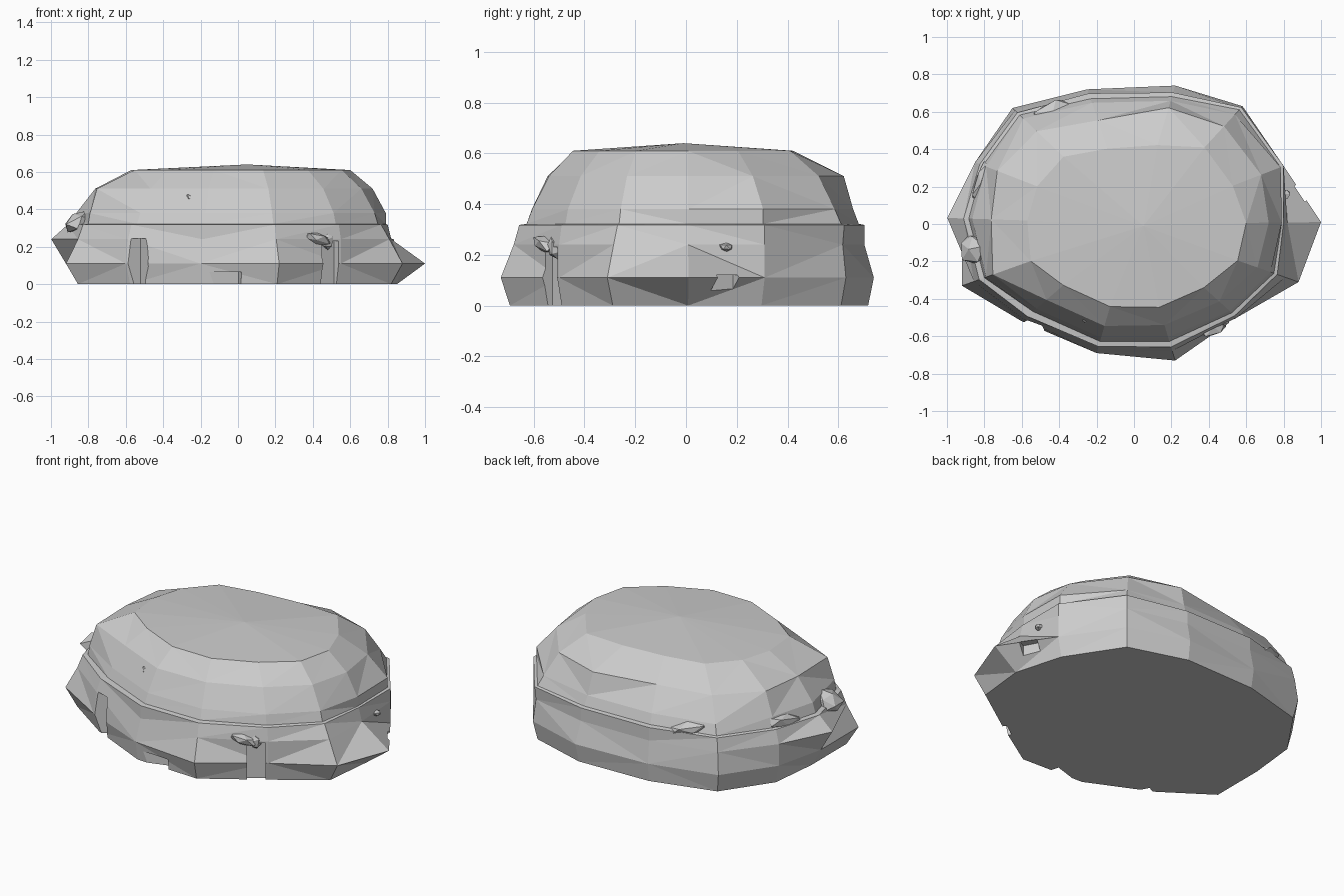
import bpy, bmesh, random
from mathutils import Vector, Euler

if "Cube" in bpy.data.objects:
    bpy.data.objects.remove(bpy.data.objects["Cube"])

# Widest outline of the boulder, anticlockwise seen from above
OUTLINE = [(1, .01), (.8, .31), (.58, .63), (.22, .74), (-.25, .72), (-.65, .62),
           (-.85, .33), (-.92, .03), (-.92, -.33), (-.6, -.52), (-.2, -.69),
           (.22, -.73), (.55, -.5), (.88, -.31)]

# Height of each layer and how far each outline point is drawn in
LAYERS = [
    (0.00, [.85, .96, .97, .97, .98, .97, .97, .93, .93, .96, .98, .95, .97, .93]),
    (0.11, [1] * 14),
    (0.24, [.82, 1.0, .98, .95, .97, .98, 1.0, 1.085, .93, .98, .95, .93, 1.0, .92]),
    (0.318, [.80, 1.0, .99, .95, .97, .96, .97, .99, .90, .95, .95, .90, .98, .87]),
    (0.322, [.79, .98, .97, .92, .93, .94, .95, .96, .87, .90, .91, .86, .95, .85]),
    (0.38, [.79, .98, .93, .89, .90, .91, .93, .94, .86, .87, .88, .83, .93, .83]),
    (0.51, [.72, .85, .83, .84, .77, .80, .86, .83, .82, .78, .79, .74, .83, .75]),
    (0.61, [.60, .66, .65, .57, .56, .58, .61, .62, .60, .63, .64, .61, .68, .63]),
]


def finish(bm, name):
    bmesh.ops.recalc_face_normals(bm, faces=bm.faces)
    mesh = bpy.data.meshes.new(name)
    bm.to_mesh(mesh)
    bm.free()
    obj = bpy.data.objects.new(name, mesh)
    bpy.context.collection.objects.link(obj)
    return obj


# Main boulder: stacked faceted layers, a small ledge and a shallow peaked top
bm = bmesh.new()
rings = [[bm.verts.new((x * f, y * f, z)) for (x, y), f in zip(OUTLINE, factors)]
         for z, factors in LAYERS]
n = len(OUTLINE)
for low, high in zip(rings, rings[1:]):
    for i in range(n):
        j = (i + 1) % n
        bm.faces.new((low[i], low[j], high[j], high[i]))
bm.faces.new(rings[0][::-1])
peak = bm.verts.new((.05, -.01, .64))
for i in range(n):
    bm.faces.new((rings[-1][i], rings[-1][(i + 1) % n], peak))
bmesh.ops.triangulate(bm, faces=bm.faces[:])
boulder = finish(bm, "boulder")


# Notches broken out of the lower sides
def notch(name, centre, size, turn):
    bm = bmesh.new()
    bmesh.ops.create_cube(bm, size=1)
    rot = Euler((0, 0, turn))
    for v in bm.verts:
        p = Vector(a * b for a, b in zip(v.co, size))
        p.rotate(rot)
        v.co = p + Vector(centre)
    cutter = finish(bm, name)
    cutter.hide_render = True
    cutter.hide_viewport = True
    mod = boulder.modifiers.new(name, 'BOOLEAN')
    mod.operation = 'DIFFERENCE'
    mod.solver = 'EXACT'
    mod.object = cutter


notch("front_left_notch", (-.54, -.55, .12), (.09, .09, .25), .5)
notch("front_base_notch", (-.06, -.71, .02), (.16, .1, .09), .3)
notch("front_right_notch", (.5, -.54, .08), (.1, .1, .3), .6)
notch("right_base_notch", (.9, .17, .03), (.12, .1, .18), .5)


# Stone chips that break up the sides
def chip(name, centre, size, tilt, seed):
    rng = random.Random(seed)
    bm = bmesh.new()
    bmesh.ops.create_icosphere(bm, subdivisions=1, radius=1)
    rot = Euler(tilt)
    for v in bm.verts:
        p = v.co * rng.uniform(.8, 1.1)
        p = Vector((p.x * size[0], p.y * size[1], p.z * size[2]))
        p.rotate(rot)
        v.co = p + Vector(centre)
    finish(bm, name)


chip("left_chip", (-.86, -.13, .33), (.09, .09, .055), (0, -.5, .2), 1)
chip("front_chip", (.42, -.555, .245), (.09, .05, .035), (0, .2, .5), 2)
chip("front_small_chip", (-.25, -.5, .46), (.035, .04, .02), (0, .4, 0), 3)
chip("right_chip", (.81, .16, .23), (.03, .03, .02), (0, 0, 0), 4)
chip("right_front_chip", (.48, -.52, .23), (.03, .03, .05), (.3, 0, 0), 5)
chip("back_chip", (-.44, .6, .33), (.14, .06, .04), (0, .2, .35), 6)
chip("back_left_chip", (-.82, .22, .33), (.04, .14, .05), (.2, 0, -.25), 7)
